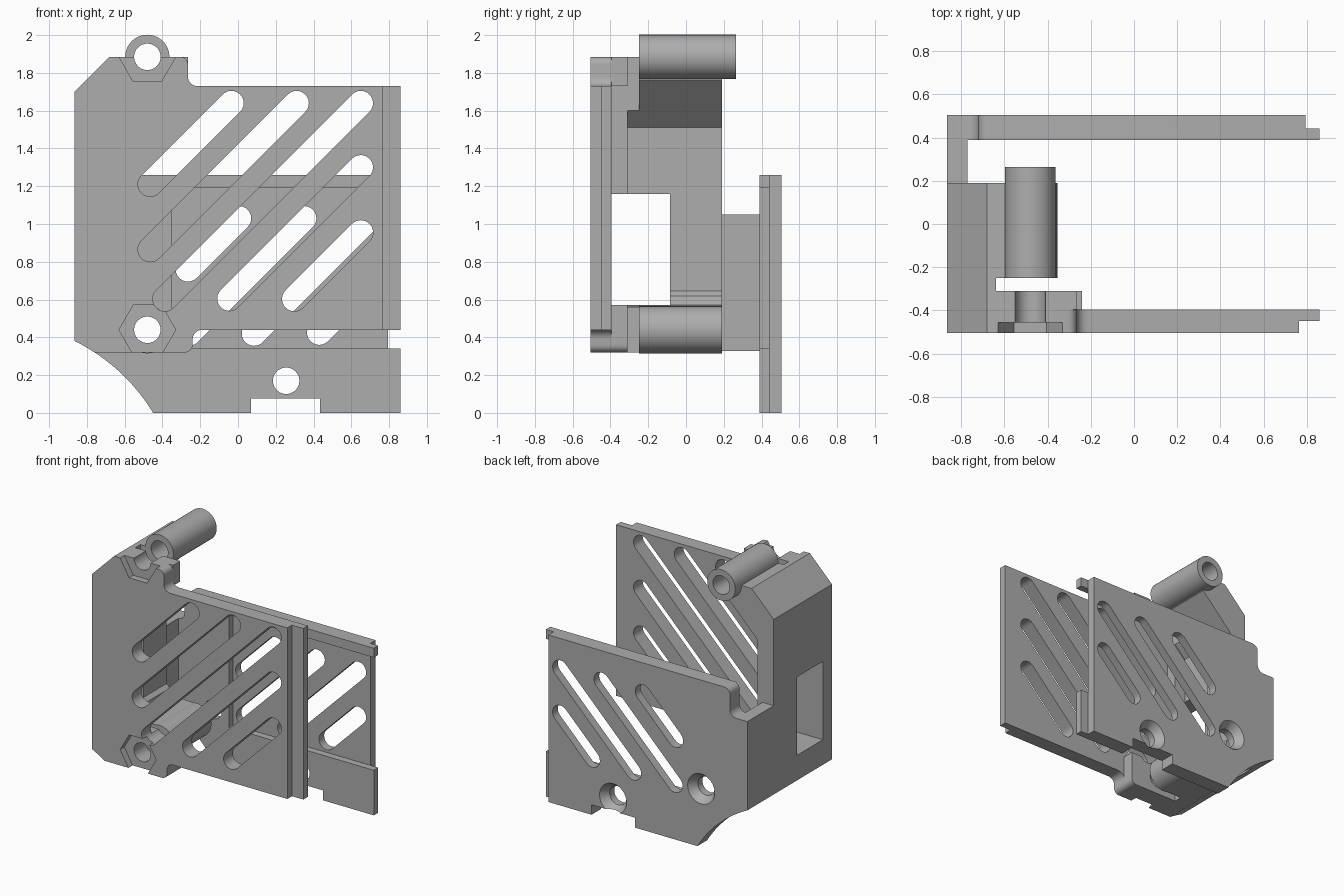
import bpy, bmesh, math
from mathutils import Vector

if "Cube" in bpy.data.objects:
    bpy.data.objects.remove(bpy.data.objects["Cube"], do_unlink=True)

grey = bpy.data.materials.new("plain grey")
grey.use_nodes = True
grey.diffuse_color = (0.42, 0.42, 0.42, 1)
grey.node_tree.nodes["Principled BSDF"].inputs["Base Color"].default_value = (0.42, 0.42, 0.42, 1)


def rounded(points, steps=6):
    """Outline in x, z; an optional third value rounds that corner."""
    out = []
    for i, p in enumerate(points):
        c = Vector(p[:2])
        if len(p) == 2:
            out.append(c)
            continue
        a = (Vector(points[i - 1][:2]) - c).normalized() * p[2]
        b = (Vector(points[(i + 1) % len(points)][:2]) - c).normalized() * p[2]
        for s in range(steps + 1):
            t = s / steps * math.pi / 2
            out.append(c + a * (1 - math.sin(t)) + b * (1 - math.cos(t)))
    return out


def prism(name, outline, y0, y1):
    """Extrude an x, z outline from y0 to y1."""
    bm = bmesh.new()
    face = bm.faces.new([bm.verts.new((p[0], y0, p[1])) for p in outline])
    ext = bmesh.ops.extrude_face_region(bm, geom=[face])["geom"]
    bmesh.ops.translate(bm, vec=(0, y1 - y0, 0),
                        verts=[v for v in ext if isinstance(v, bmesh.types.BMVert)])
    bmesh.ops.recalc_face_normals(bm, faces=bm.faces)
    mesh = bpy.data.meshes.new(name)
    bm.to_mesh(mesh)
    bm.free()
    mesh.materials.append(grey)
    ob = bpy.data.objects.new(name, mesh)
    bpy.context.collection.objects.link(ob)
    return ob


def rect(x0, x1, z0, z1):
    return [(x0, z0), (x1, z0), (x1, z1), (x0, z1)]


def ring(x, z, r, n=40):
    return [(x + r * math.cos(2 * math.pi * i / n), z + r * math.sin(2 * math.pi * i / n))
            for i in range(n)]


def slot(x, z, length, r=0.065, n=12):
    """Diagonal rounded slot running down and left from its upper centre."""
    pts = []
    for end, start in ((0, -45), (length, 135)):
        for i in range(n + 1):
            a = math.radians(start + 180 * i / n)
            pts.append((x - end + r * math.cos(a), z - end + r * math.sin(a)))
    return pts


cutters = []


def cutter(name, outline, y0, y1):
    ob = prism(name, outline, y0, y1)
    ob.hide_render = True
    cutters.append(ob)
    return ob


def cut(ob, tools):
    for tool in tools:
        mod = ob.modifiers.new("cut", "BOOLEAN")
        mod.operation, mod.solver, mod.object = "DIFFERENCE", "EXACT", tool
    dg = bpy.context.evaluated_depsgraph_get()
    mesh = bpy.data.meshes.new_from_object(ob.evaluated_get(dg))
    ob.modifiers.clear()
    ob.data = mesh
    parts.append(ob)


parts = []
TX, LOW, HIGH = -0.48, 0.44, 1.885          # tube axes
F0, F1, B0, B1 = -0.505, -0.395, 0.39, 0.505  # front and back plate faces
BORE = 0.07

# Shared cutters
bores = [cutter("bore_cutter", ring(TX, z, BORE), -0.7, 0.7) for z in (LOW, HIGH)]
arc = cutter("corner_cutter", ring(-1.312, -0.525, 1.01, 128), -0.8, 0.8)
window = cutter("window_cutter", rect(-1, -0.5, 0.57, 1.16), F1, -0.085)
nuts = [cutter("nut_cutter", ring(TX, z, 0.15, 6), -0.6, -0.455) for z in (LOW, HIGH)]

# Front plate: stepped outline, diagonal slots, nut pockets, thin end lip
front = prism("front_plate", rounded([
    (-0.865, 0.3), (-0.8, 0.3), (-0.77, 0.32), (-0.24, 0.32, 0.04), (-0.24, 0.44, 0.05),
    (0.86, 0.44), (0.86, 1.73), (-0.265, 1.73, 0.05), (-0.265, HIGH, 0.04),
    (-0.68, HIGH), (-0.865, 1.7)]), F0, F1)
front_slots = [(-0.035, 1.64, 0.43), (0.31, 1.64, 0.775), (0.65, 1.64, 1.037),
               (0.65, 1.3, 0.695), (0.65, 0.955, 0.352)]
cut(front, [cutter("slot_cutter", slot(*s), -0.6, -0.3) for s in front_slots]
    + bores + nuts + [arc, cutter("lip_cutter", rect(0.765, 1, 0, 2), -0.6, -0.45)])

# Back plate: slots, shallow inner pocket, end tabs, bottom notch, countersunk holes
back = prism("back_plate", rounded([
    (-0.865, 0), (0.07, 0), (0.07, 0.075), (0.435, 0.075), (0.435, 0), (0.86, 0),
    (0.86, 1.26), (-0.72, 1.26, 0.045), (-0.72, 1.05, 0.05), (-0.865, 1.05)]), B0, B1)
back_slots = [(0.005, 1.03, 0.27), (0.35, 1.03, 0.61), (0.695, 1.03, 0.61), (0.695, 0.69, 0.265)]
tools = [cutter("slot_cutter", slot(*s), 0.3, 0.6) for s in back_slots]
tools += [cutter("pocket_cutter", rect(-0.35, 1, 0.34, 1.19), 0.3, 0.442),
          cutter("tab_cutter", rect(0.795, 1, -0.1, 2), 0.442, 0.6), arc, bores[0],
          cutter("screw_cutter", ring(0.255, 0.17, BORE), 0.3, 0.6)]
for x, z in ((TX, LOW), (0.255, 0.17)):
    sink = cutter("countersink_cutter", ring(x, z, 0.12), 0.445, 0.515)
    for v in sink.data.vertices:            # taper the inner end to the bore
        if v.co.y < 0.48:
            v.co.x = x + (v.co.x - x) * 0.58
            v.co.z = z + (v.co.z - z) * 0.58
    tools.append(sink)
cut(back, tools)

# Side wall between the plates at the back
cut(prism("rear_side_wall", rect(-0.865, -0.77, 0.28, 1.05), 0.19, B0), [arc])


def bracket(reach):
    """Side wall section with a sloped upper arm and a low block, out to x = reach."""
    return [(-0.865, 0.28), (-0.77, 0.32), (reach, 0.32), (reach, 0.56), (-0.69, 0.57),
            (-0.7, 0.62), (-0.73, 0.645), (-0.73, 1.51), (reach, 2.24 + reach),
            (reach, HIGH), (-0.68, HIGH), (-0.865, 1.7)]


# Side wall sections
cut(prism("side_wall", bracket(TX), -0.25, 0.19), bores + [arc, window])
cut(prism("side_wall_gap", bracket(-0.64), -0.31, -0.25), [arc, window])
cut(prism("side_wall_front", [(-0.865, 0.28), (-0.77, 0.32), (-0.64, 0.32), (-0.64, HIGH),
                              (-0.68, HIGH), (-0.865, 1.7)], F1, -0.31), [arc, window])

# Mounting pads behind the front plate
cut(prism("lower_pad", rounded([(-0.64, 0.32), (-0.24, 0.32, 0.04), (-0.24, 0.44, 0.05),
                                (-0.24, 0.57), (-0.64, 0.57)]), F1, -0.31),
    [bores[0], cutters[cutters.index(nuts[1]) + 3]])
cut(prism("upper_pad", rect(-0.64, -0.265, 1.73, HIGH), F1, -0.31), [bores[1]])

# Spacer tubes
cut(prism("lower_tube", ring(TX, LOW, 0.125), -0.25, 0.19), [bores[0]])
cut(prism("upper_tube", ring(TX, HIGH, 0.117), -0.25, 0.265), [bores[1]])

for tool in cutters:
    bpy.data.objects.remove(tool, do_unlink=True)

# Smooth the round surfaces and keep the edges crisp
bpy.ops.object.select_all(action="DESELECT")
for ob in parts:
    ob.select_set(True)
bpy.context.view_layer.objects.active = parts[0]
bpy.ops.object.shade_smooth_by_angle(angle=math.radians(30))
